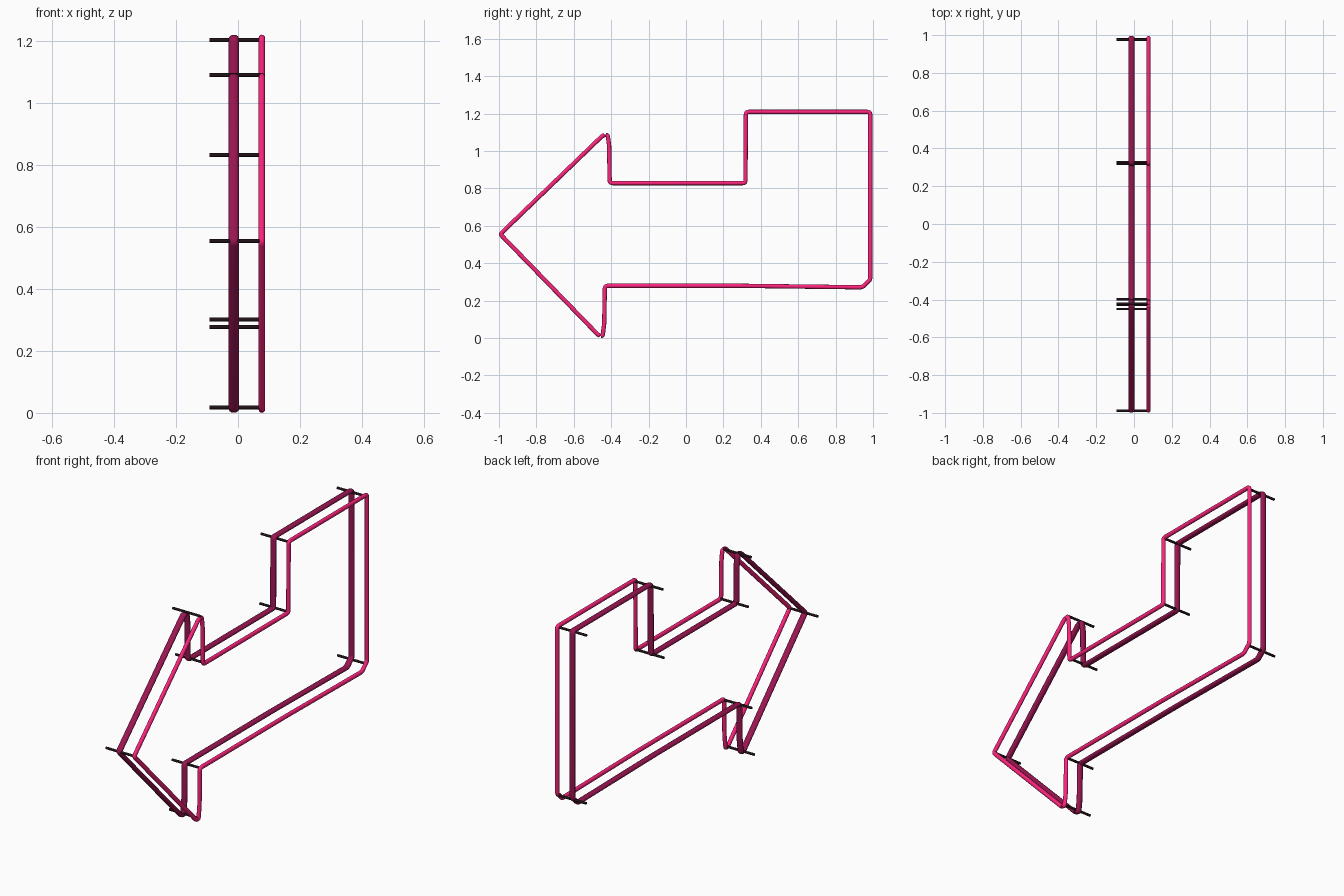
import bpy
from math import pi
from mathutils import Vector

if "Cube" in bpy.data.objects:
    bpy.data.objects.remove(bpy.data.objects["Cube"])


def material(name, color):
    m = bpy.data.materials.new(name)
    m.diffuse_color = (*color, 1)
    m.use_nodes = True
    m.node_tree.nodes["Principled BSDF"].inputs["Base Color"].default_value = m.diffuse_color
    return m


pink = material("pink", (1.0, 0.018, 0.21))
plum = material("plum", (0.33, 0.008, 0.085))
black = material("black", (0.015, 0.006, 0.008))

# Arrow outline in the y-z plane: y, z, corner radius
OUTLINE = [
    (-0.993, 0.555, 0.014), (-0.445, 1.083, 0.014), (-0.419, 1.088, 0.014),
    (-0.411, 1.03, 0.01), (-0.408, 0.828, 0.016), (0.318, 0.828, 0.016),
    (0.32, 1.209, 0.016), (0.985, 1.209, 0.016), (0.985, 0.312, 0.012),
    (0.942, 0.271, 0.012), (0.3, 0.279, 0.02), (-0.434, 0.279, 0.016),
    (-0.437, 0.08, 0.01), (-0.446, 0.009, 0.012), (-0.468, 0.015, 0.012),
]


def rounded(points, steps=5):
    """Replace each corner with a short curve."""
    out = []
    n = len(points)
    for i, (y, z, r) in enumerate(points):
        p = Vector((y, z))
        a = p + (Vector(points[i - 1][:2]) - p).normalized() * r
        b = p + (Vector(points[(i + 1) % n][:2]) - p).normalized() * r
        for k in range(steps + 1):
            t = k / steps
            out.append(a * (1 - t) ** 2 + p * 2 * t * (1 - t) + b * t * t)
    return out


def tube(name, x, radius, half_width, mat):
    """Closed tube along the outline, with an oval section along x."""
    cu = bpy.data.curves.new(name, 'CURVE')
    cu.dimensions = '3D'
    cu.bevel_depth = radius
    cu.bevel_resolution = 4
    sp = cu.splines.new('POLY')
    pts = rounded(OUTLINE)
    sp.points.add(len(pts) - 1)
    for q, p in zip(sp.points, pts):
        q.co = (0, p.x, p.y, 1)
    sp.use_cyclic_u = True
    cu.materials.append(mat)
    ob = bpy.data.objects.new(name, cu)
    bpy.context.collection.objects.link(ob)
    bpy.ops.object.select_all(action='DESELECT')
    ob.select_set(True)
    bpy.context.view_layer.objects.active = ob
    bpy.ops.object.convert(target='MESH')
    ob = bpy.context.object
    for v in ob.data.vertices:
        v.co.x = v.co.x * half_width / radius + x
    bpy.ops.object.shade_smooth_by_angle(angle=pi / 3)


# Front neon tube and the wider backing tube
tube("front_tube", 0.077, 0.0115, 0.0105, pink)
tube("back_tube", -0.0135, 0.011, 0.0165, plum)

# Mounting pins at the corners
PINS = [(-0.989, 0.555), (-0.422, 1.09), (-0.398, 0.832), (0.318, 0.832),
        (0.328, 1.203), (0.975, 1.203), (0.978, 0.301), (-0.428, 0.277),
        (-0.45, 0.018)]
for i, (y, z) in enumerate(PINS):
    bpy.ops.mesh.primitive_cylinder_add(
        vertices=16, radius=0.0065, depth=0.165,
        location=(-0.0095, y, z), rotation=(0, pi / 2, 0))
    pin = bpy.context.object
    pin.name = f"mounting_pin_{i + 1}"
    pin.data.materials.append(black)
    bpy.ops.object.shade_smooth_by_angle()
